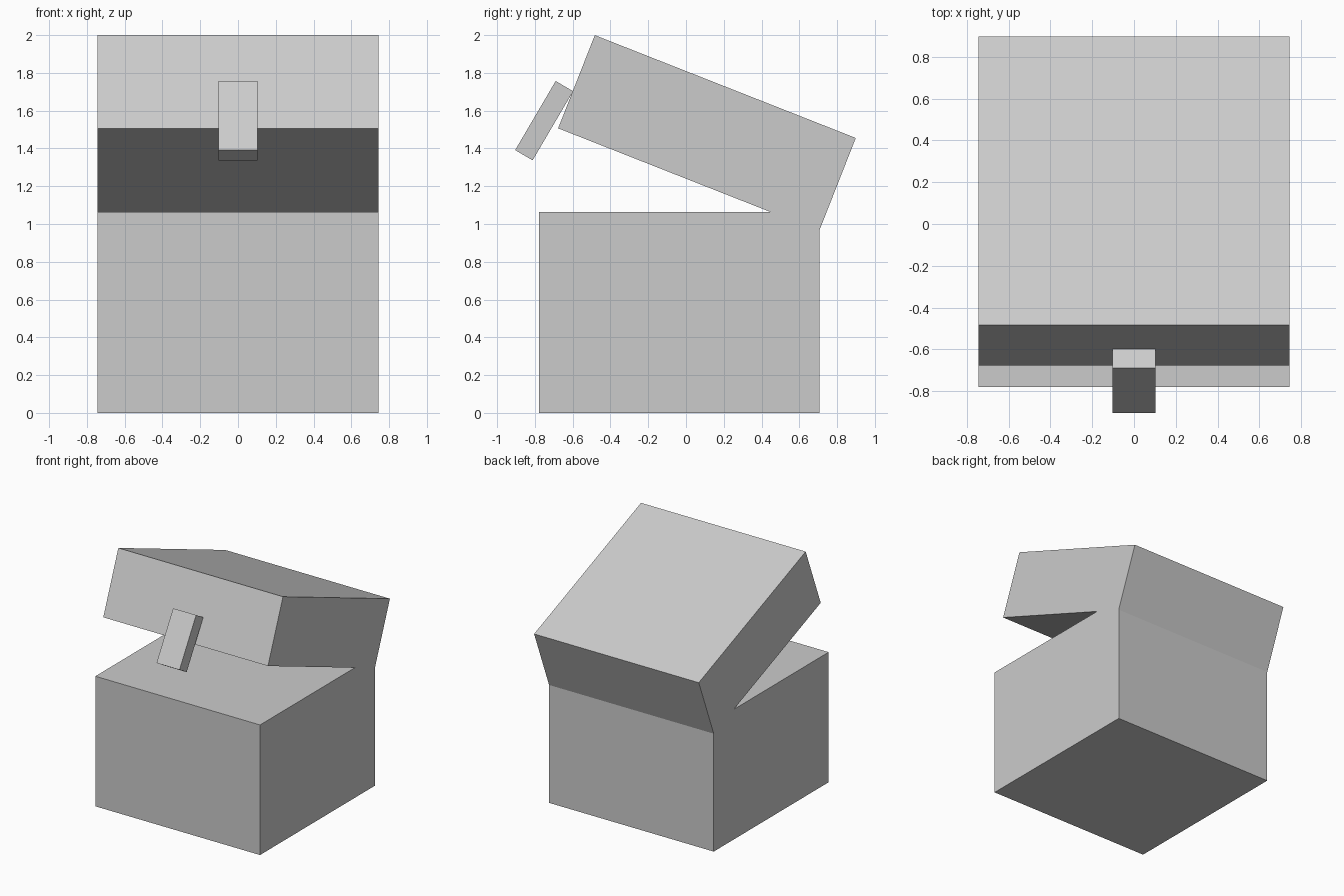
import bpy
from math import radians

default = bpy.data.objects.get("Cube")
if default:
    bpy.data.objects.remove(default, do_unlink=True)

grey = bpy.data.materials.new("light_grey")
grey.use_nodes = True
colour = (0.6, 0.6, 0.6, 1)
grey.diffuse_color = colour
grey.node_tree.nodes["Principled BSDF"].inputs["Base Color"].default_value = colour


def box(name, centre, size, tilt=0):
    """Add a flat-sided block, tilted backwards about the x axis."""
    bpy.ops.mesh.primitive_cube_add(size=1, location=centre,
                                    rotation=(radians(-tilt), 0, 0))
    obj = bpy.context.object
    obj.name = name
    obj.scale = size
    obj.data.materials.append(grey)
    return obj


# Chest body standing on the ground
box("chest_body", (0, -0.037, 0.532), (1.49, 1.485, 1.064))

# Lid hinged open at the back edge
box("chest_lid", (0, 0.111, 1.481), (1.49, 1.485, 0.53), 21.5)

# Latch hanging from the front of the lid
box("lid_latch", (0, -0.751, 1.547), (0.208, 0.107, 0.424), 30.4)
